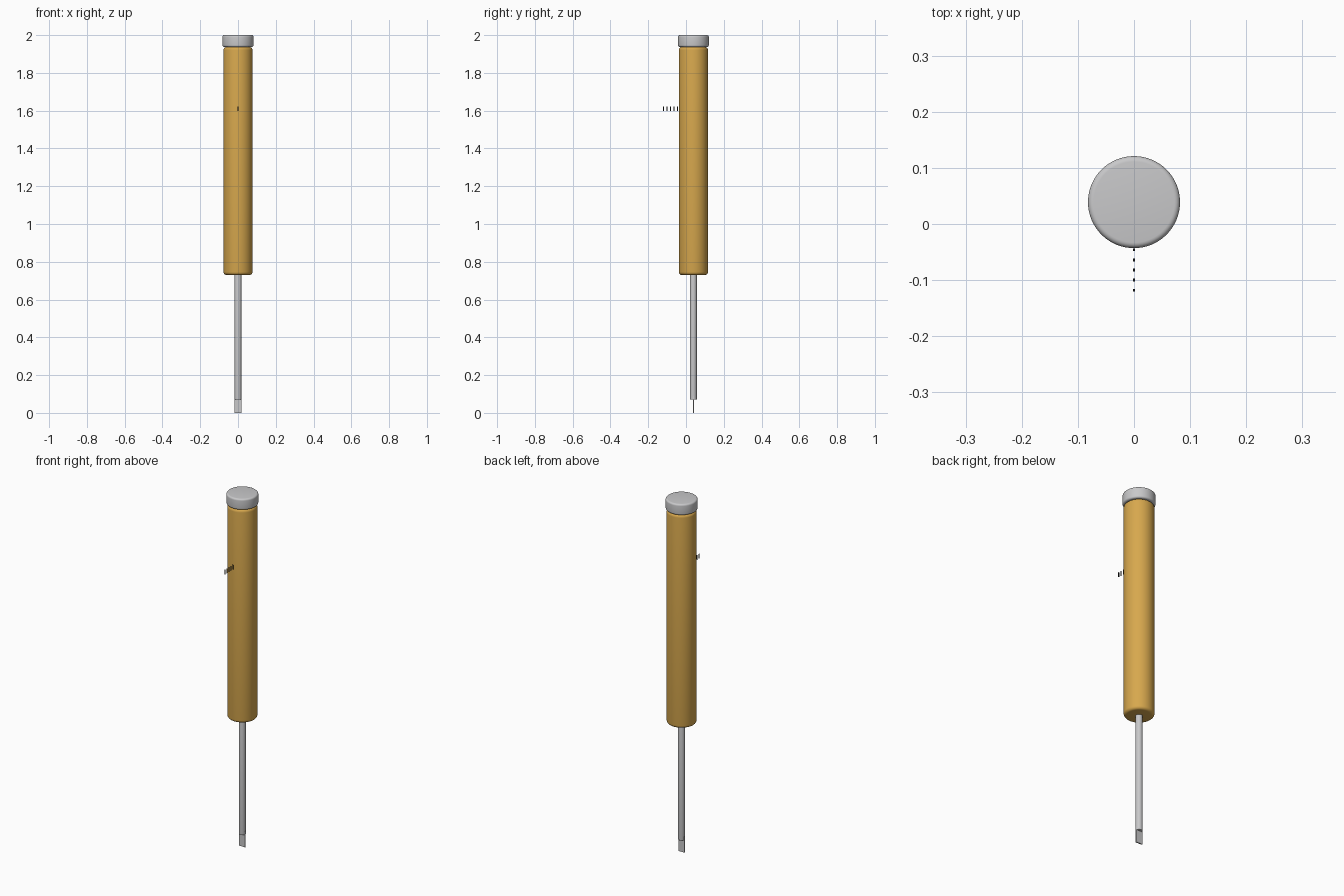
import bpy
import bmesh
from math import pi, radians
from mathutils import Matrix, Vector

cube = bpy.data.objects.get("Cube")
if cube:
    bpy.data.objects.remove(cube, do_unlink=True)

AXIS_Y = 0.039  # the tool's centre line


def material(name, rgb):
    mat = bpy.data.materials.new(name)
    mat.use_nodes = True
    mat.diffuse_color = (*rgb, 1)
    mat.node_tree.nodes["Principled BSDF"].inputs["Base Color"].default_value = (*rgb, 1)
    return mat


amber = material("amber handle", (0.68, 0.39, 0.075))
steel = material("pale steel", (0.58, 0.58, 0.59))
black = material("black marking", (0.01, 0.01, 0.01))


def finish(bm, name, mat):
    mesh = bpy.data.meshes.new(name)
    bm.to_mesh(mesh)
    bm.free()
    mesh.materials.append(mat)
    obj = bpy.data.objects.new(name, mesh)
    bpy.context.collection.objects.link(obj)
    return obj


def rod(name, radius, bottom, top, mat, edge):
    """Closed cylinder on the centre line with rounded rims."""
    bm = bmesh.new()
    place = Matrix.Translation((0, AXIS_Y, (bottom + top) / 2))
    bmesh.ops.create_cone(bm, cap_ends=True, segments=64, radius1=radius,
                          radius2=radius, depth=top - bottom, matrix=place)
    rims = [e for e in bm.edges if any(len(f.verts) > 4 for f in e.link_faces)]
    if edge:
        bmesh.ops.bevel(bm, geom=rims, offset=edge, segments=5, profile=0.5,
                        affect='EDGES')
    obj = finish(bm, name, mat)
    bpy.ops.object.select_all(action='DESELECT')
    obj.select_set(True)
    bpy.context.view_layer.objects.active = obj
    bpy.ops.object.shade_smooth_by_angle(angle=radians(35))
    return obj


def block(name, centre, size, mat):
    bm = bmesh.new()
    bmesh.ops.create_cube(bm, size=1, matrix=Matrix.Translation(centre)
                          @ Matrix.Diagonal((*size, 1)))
    return finish(bm, name, mat)


# Handle, end cap and shaft
rod("handle", 0.077, 0.73, 1.937, amber, 0.016)
rod("end_cap", 0.082, 1.937, 2.0, steel, 0.01)
rod("shaft", 0.018, 0.07, 0.75, steel, 0.002)

# Flat blade tip, let into the end of the shaft
block("blade_tip", (0, AXIS_Y, 0.045), (0.038, 0.006, 0.09), steel)

# Row of plain tick marks standing out from the handle front
for i in range(5):
    block(f"tick_mark_{i + 1}", (0, -0.118 + i * 0.018, 1.61),
          (0.003, 0.005, 0.026), black)
